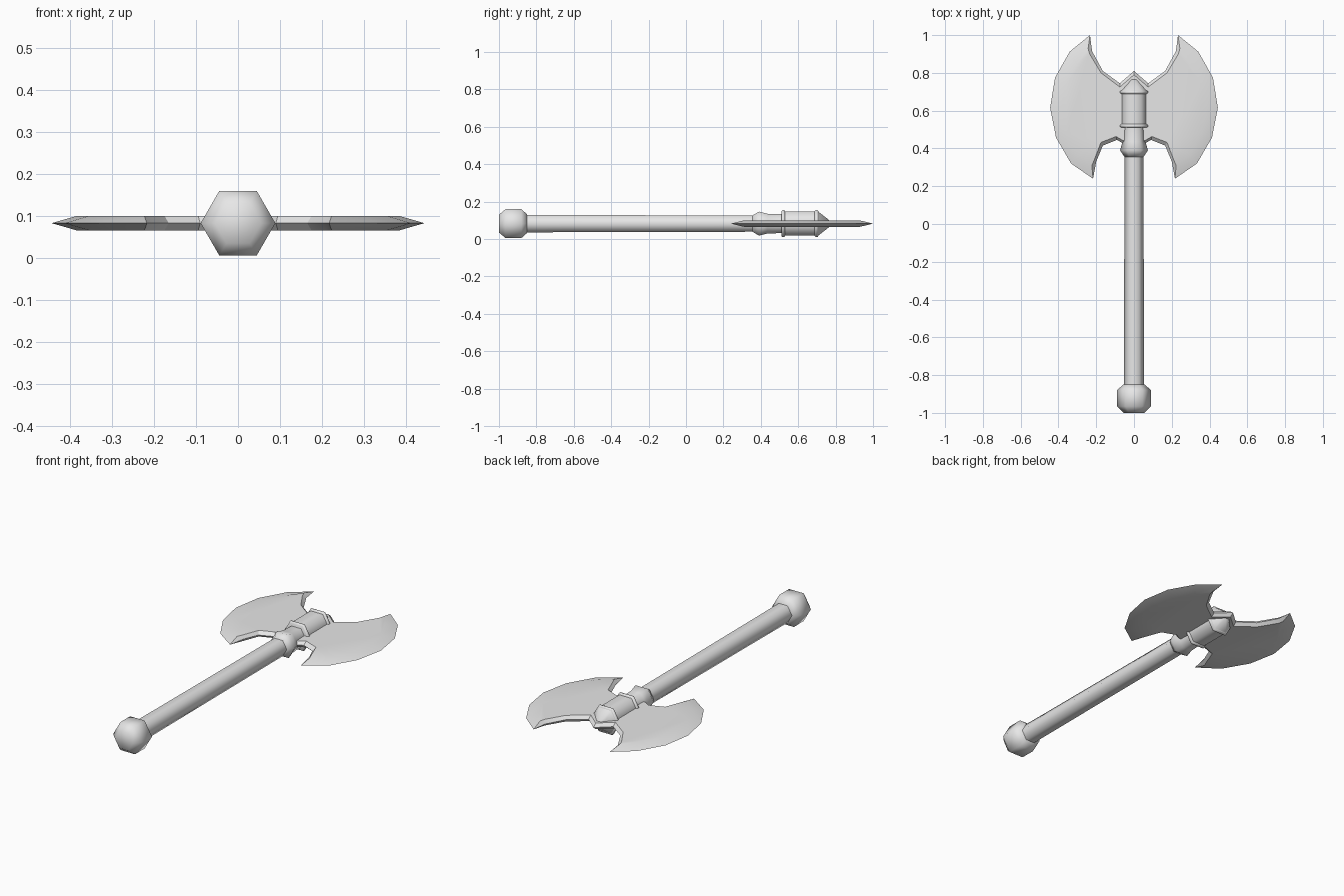
import bpy, bmesh, math
from mathutils import Vector

cube = bpy.data.objects.get("Cube")
if cube:
    bpy.data.objects.remove(cube, do_unlink=True)

AXIS_Z = 0.082
SIDES = 6

steel = bpy.data.materials.new("plain_grey")
steel.use_nodes = True
GREY = (0.8, 0.8, 0.8, 1)
steel.diffuse_color = GREY
steel.node_tree.nodes["Principled BSDF"].inputs["Base Color"].default_value = GREY


def finish(name, bm, angle):
    bmesh.ops.recalc_face_normals(bm, faces=bm.faces)
    mesh = bpy.data.meshes.new(name)
    bm.to_mesh(mesh)
    bm.free()
    mesh.materials.append(steel)
    obj = bpy.data.objects.new(name, mesh)
    bpy.context.collection.objects.link(obj)
    obj.location.z = AXIS_Z
    bpy.ops.object.select_all(action='DESELECT')
    obj.select_set(True)
    bpy.context.view_layer.objects.active = obj
    bpy.ops.object.shade_smooth_by_angle(angle=math.radians(angle))
    return obj


def hex_turned(name, profile):
    """Loft hexagonal rings along y from (y, radius) pairs."""
    bm = bmesh.new()
    rings = []
    for y, r in profile:
        turns = [math.tau * i / SIDES for i in range(SIDES)]
        rings.append([bm.verts.new((r * math.cos(t), y, r * math.sin(t))) for t in turns])
    for a, b in zip(rings, rings[1:]):
        for i in range(SIDES):
            j = (i + 1) % SIDES
            bm.faces.new((a[i], a[j], b[j], b[i]))
    bm.faces.new(rings[0])
    bm.faces.new(rings[-1])
    return finish(name, bm, 65)


# Haft and pommel
hex_turned("handle", [(-0.87, 0.054), (-0.66, 0.053), (0.37, 0.05)])
hex_turned("pommel", [(-1, 0.055), (-0.965, 0.089), (-0.88, 0.089), (-0.85, 0.058)])

# Socket that holds the blades
hex_turned("lower_collar", [(0.355, 0.05), (0.39, 0.074), (0.435, 0.061), (0.52, 0.058)])
hex_turned("socket_barrel", [(0.52, 0.074), (0.70, 0.074)])
for name, y in (("lower_ring", 0.52), ("upper_ring", 0.698)):
    hex_turned(name, [(y - 0.01, 0.076), (y - 0.005, 0.083), (y + 0.005, 0.083), (y + 0.01, 0.076)])
hex_turned("socket_cap", [(0.705, 0.076), (0.765, 0.022)])

# Double blade: a thin outer rim and a raised flat, mirrored in x and z
RIM = [(0, .81), (.075, .745), (.165, .81), (.222, .915), (.233, 1), (.34, .913),
       (.418, .775), (.444, .616), (.413, .458), (.333, .32), (.217, .24),
       (.2, .33), (.165, .415), (.09, .445), (.055, .425), (0, .425)]
FLAT = [(0, .79), (.075, .725), (.175, .8), (.235, .9), (.243, .93), (.3, .85),
        (.36, .74), (.385, .616), (.355, .48), (.295, .37), (.223, .31),
        (.21, .34), (.175, .432), (.095, .463), (.06, .443), (0, .443)]
bm = bmesh.new()
rim = [bm.verts.new((x, y, 0)) for x, y in RIM]
flat = [bm.verts.new((x, y, 0.017)) for x, y in FLAT]
for i in range(len(RIM) - 1):
    bm.faces.new((rim[i], rim[i + 1], flat[i + 1], flat[i]))
bm.faces.new(flat)
for axis in (Vector((-1, 1, 1)), Vector((1, 1, -1))):
    copy = bmesh.ops.duplicate(bm, geom=bm.verts[:] + bm.edges[:] + bm.faces[:])["geom"]
    for v in copy:
        if isinstance(v, bmesh.types.BMVert):
            v.co *= axis
    bmesh.ops.remove_doubles(bm, verts=bm.verts, dist=0.0005)
finish("double_blade", bm, 30)
